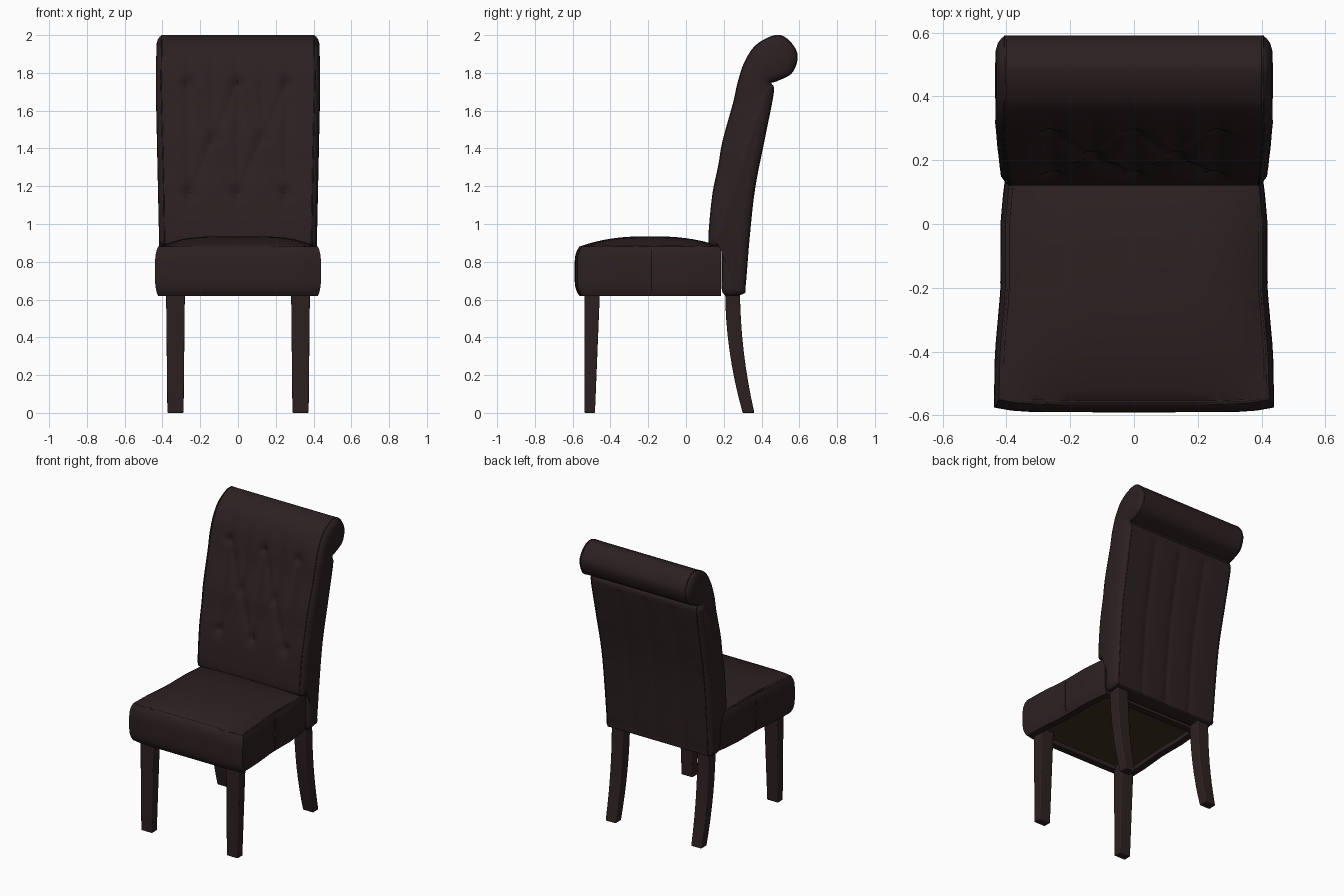
import bpy, bmesh, math
from mathutils import Vector

cube = bpy.data.objects.get("Cube")
if cube:
    bpy.data.objects.remove(cube, do_unlink=True)


def material(name, colour):
    m = bpy.data.materials.new(name)
    m.use_nodes = True
    m.diffuse_color = (*colour, 1)
    m.node_tree.nodes["Principled BSDF"].inputs["Base Color"].default_value = (*colour, 1)
    return m


LEATHER = material("dark brown leather", (0.025, 0.0145, 0.015))
WOOD = material("dark stained wood", (0.027, 0.0145, 0.0145))
LINING = material("brown underside cloth", (0.046, 0.03, 0.013))


def finish(bm, name, mats, bevel=0, angle=40):
    bmesh.ops.recalc_face_normals(bm, faces=bm.faces)
    me = bpy.data.meshes.new(name)
    bm.to_mesh(me)
    bm.free()
    ob = bpy.data.objects.new(name, me)
    bpy.context.collection.objects.link(ob)
    for m in mats:
        me.materials.append(m)
    bpy.ops.object.select_all(action='DESELECT')
    ob.select_set(True)
    bpy.context.view_layer.objects.active = ob
    bpy.ops.object.shade_smooth_by_angle(angle=math.radians(angle))
    if bevel:
        mod = ob.modifiers.new("soft edges", 'BEVEL')
        mod.width, mod.segments = bevel, 3
        mod.limit_method, mod.angle_limit = 'ANGLE', math.radians(45)


def piping(name, points, radius, cyclic=False):
    cu = bpy.data.curves.new(name, 'CURVE')
    cu.dimensions = '3D'
    cu.bevel_depth, cu.bevel_resolution = radius, 1
    sp = cu.splines.new('POLY')
    sp.points.add(len(points) - 1)
    for p, co in zip(sp.points, points):
        p.co = (*co, 1)
    sp.use_cyclic_u = cyclic
    cu.materials.append(LEATHER)
    ob = bpy.data.objects.new(name, cu)
    bpy.context.collection.objects.link(ob)


def smooth_loop(pts, steps):
    """Closed Catmull-Rom loop through 2D points."""
    pts = [Vector(p) for p in pts]
    n, out = len(pts), []
    for i in range(n):
        a, b, c, d = (pts[(i + k) % n] for k in (-1, 0, 1, 2))
        for s in range(steps):
            t = s / steps
            out.append(0.5 * (2 * b + (c - a) * t + (2 * a - 5 * b + 4 * c - d) * t * t
                              + (3 * b - a - 3 * c + d) * t ** 3))
    return out


def lerp_table(table, t):
    for (a, va), (b, vb) in zip(table, table[1:]):
        if t <= b:
            return va + (vb - va) * max(0, (t - a) / (b - a))
    return table[-1][1]


# Backrest: scrolled side profile (y, z), swept across x
profile = smooth_loop([
    (.2, .63), (.19, .75), (.185, .87), (.135, .885), (.12, .93), (.14, 1.15), (.172, 1.31),
    (.195, 1.44), (.25, 1.64), (.275, 1.75), (.312, 1.86), (.375, 1.95), (.48, 2), (.55, 1.966),
    (.59, 1.89), (.56, 1.8), (.48, 1.757), (.45, 1.745), (.464, 1.7), (.42, 1.47),
    (.365, 1.19), (.335, .92), (.315, .68), (.3, .63)], 9)
count = len(profile)
inward = []
for i in range(count):
    t = profile[(i + 1) % count] - profile[i - 1]
    inward.append(Vector((t.y, -t.x)).normalized())

# Tufting: three rows of buttons joined by diagonal and vertical pleats
ROWS = (1.17, 1.46, 1.75)
buttons = [Vector((x, z)) for z in ROWS for x in ((-.13, .13) if z == ROWS[1] else (-.26, 0, .26))]
pleats = [(a, b) for a in buttons for b in buttons if a.y < b.y and .2 < (b - a).length < .35]
for b in buttons:
    if b.y != ROWS[1]:
        pleats.append((b, Vector((b.x, .86 if b.y == ROWS[0] else 1.95))))


def segment_distance(p, a, b):
    d = b - a
    t = min(1, max(0, (p - a).dot(d) / d.length_squared))
    return (p - a - d * t).length


def tuft(x, z):
    p = Vector((x, z))
    fold = min(segment_distance(p, a, b) for a, b in pleats)
    knob = min((p - b).length for b in buttons)
    fade = min(1, max(0, (1.97 - z) / .25)) * min(1, (.41 - abs(x)) / .06)
    return fade * (.015 * math.exp(-fold / .035) + .022 * math.exp(-(knob / .03) ** 2))


def back_point(x, i, inset):
    p, n = profile[i], inward[i]
    depth = inset
    if abs(x) < .4:
        if n.x > .3 and p.y > .88 and p.x < .45:
            depth += tuft(x, p.y)
        elif n.x < -.5 and p.y < 1.69:
            depth += sum(.008 * math.exp(-abs(x - s) / .025) for s in (-.2, 0, .2))
    q = p + n * depth
    spread = lerp_table(((.63, .96), (1.2, .98), (1.75, 1.01), (2, 1)), p.y)
    return Vector((x * spread, q.x, q.y))


HALF = .402
bulge = ((.012, .008), (.023, .024), (.029, .045))
stations = [(-HALF - d, o) for d, o in reversed(bulge)]
stations += [(-HALF + 2 * HALF * k / 60, 0) for k in range(61)]
stations += [(HALF + d, o) for d, o in bulge]
bm = bmesh.new()
rings = [[bm.verts.new(back_point(x, i, inset)) for i in range(count)] for x, inset in stations]
for ra, rb in zip(rings, rings[1:]):
    for i in range(count):
        j = (i + 1) % count
        bm.faces.new((ra[i], ra[j], rb[j], rb[i]))
for ring in (rings[0], rings[-1]):
    bm.faces.new(ring)
finish(bm, "backrest", [LEATHER])

# Piping along both edges of the backrest
for side, word in ((1, "left"), (-1, "right")):
    piping("back_piping_" + word, [back_point(side * HALF, i, .002) for i in range(count)],
           .004, True)

# Seat: subdivided block, tapered to the rear, crowned on top
WIDTHS = ((-.6, .424), (-.4, .42), (-.2, .402), (0, .403), (.12, .392), (.2, .378))


def seat_point(u, v, w):
    y = -.19 + .375 * v
    x = u * (lerp_table(WIDTHS, y) + .016 * (1 - w ** 4))
    if v < 0:
        y += (.015 * u ** 8 - .025 * (1 - w ** 4)) * v ** 6
    z = .75 + .13 * w
    if w > 0:
        z += w * .055 * (1 - u ** 4) * (1 - abs(v) ** 2.5)
    return Vector((x, y, z))


bm = bmesh.new()
bmesh.ops.create_cube(bm, size=2)
bmesh.ops.subdivide_edges(bm, edges=bm.edges, cuts=15, use_grid_fill=True)
for vert in bm.verts:
    vert.co = seat_point(*vert.co)
bm.normal_update()
under = [f for f in bm.faces if f.normal.z < -.9]
bmesh.ops.inset_region(bm, faces=under, thickness=.045)
bmesh.ops.inset_region(bm, faces=under, thickness=.002, depth=-.03)
for f in under:
    f.material_index = 1
finish(bm, "seat", [LEATHER, LINING], bevel=.018)

# Seat piping around the top edge and a seam on each side
edge = [(-1 + k / 8, -1) for k in range(16)] + [(1, -1 + k / 8) for k in range(16)]
edge += [(-u, -v) for u, v in edge]
piping("seat_piping", [seat_point(u * .975, v * .975, 1) - Vector((0, 0, .004)) for u, v in edge],
       .005, True)
for side, word in ((1, "left"), (-1, "right")):
    piping("seat_seam_" + word, [seat_point(side, .02, -.85 + k * .17) for k in range(11)], .003)


# Legs: square sections lofted along (z, x_half, y_front, y_back) stations
def leg(name, side, sections):
    bm = bmesh.new()
    rings = []
    for z, half, y0, y1 in sections:
        rings.append([bm.verts.new((side * .331 + sx * half, y, z))
                      for sx, y in ((-1, y0), (1, y0), (1, y1), (-1, y1))])
    for a, b in zip(rings, rings[1:]):
        for i in range(4):
            j = (i + 1) % 4
            bm.faces.new((a[i], a[j], b[j], b[i]))
    bm.faces.new(rings[0])
    bm.faces.new(rings[-1])
    finish(bm, name, [WOOD], bevel=.006)


for side, word in ((1, "left"), (-1, "right")):
    leg("front_leg_" + word, side, [(0, .043, -.538, -.482), (.66, .05, -.538, -.455)])
    rear = []
    for k in range(9):
        t = k / 8
        curve = (1 - t) ** 2
        rear.append((.66 * t, .04 + .006 * t, .207 + .093 * curve, .286 + .076 * curve))
    leg("rear_leg_" + word, side, rear)
